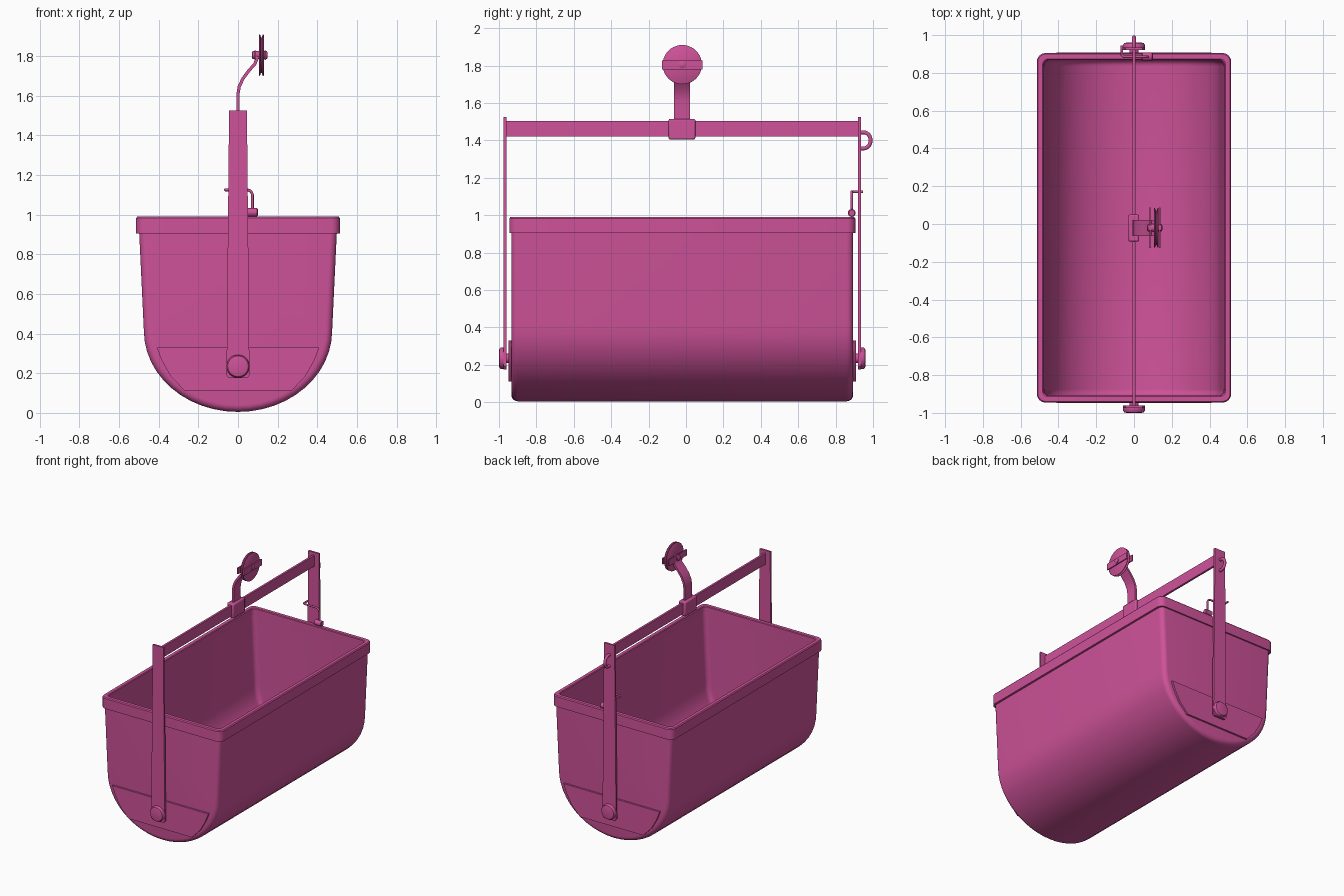
import bpy, bmesh, math
from mathutils import Vector

if "Cube" in bpy.data.objects:
    bpy.data.objects.remove(bpy.data.objects["Cube"])

pink = bpy.data.materials.new("pink_paint")
pink.use_nodes = True
COLOUR = (0.62, 0.085, 0.32, 1)
pink.diffuse_color = COLOUR
pink.node_tree.nodes["Principled BSDF"].inputs["Base Color"].default_value = COLOUR
MID = -0.02  # lengthwise centre of the tub


def finish(name, bm, smooth=True, recalc=True, bevel=0):
    if recalc:
        bmesh.ops.recalc_face_normals(bm, faces=bm.faces)
    mesh = bpy.data.meshes.new(name)
    bm.to_mesh(mesh)
    bm.free()
    mesh.materials.append(pink)
    ob = bpy.data.objects.new(name, mesh)
    bpy.context.collection.objects.link(ob)
    if bevel:
        mod = ob.modifiers.new("soft_edges", "BEVEL")
        mod.width, mod.segments = bevel, 2
    if smooth:
        bpy.ops.object.select_all(action="DESELECT")
        ob.select_set(True)
        bpy.context.view_layer.objects.active = ob
        bpy.ops.object.shade_smooth_by_angle(angle=math.radians(35))
    return ob


def loft(bm, rings, closed):
    """Skin consecutive rings of points; returns the vertex rings."""
    rows = [[bm.verts.new(p) for p in ring] for ring in rings]
    for a, b in zip(rows, rows[1:]):
        n = len(a)
        for i in range(n if closed else n - 1):
            j = (i + 1) % n
            bm.faces.new((a[i], a[j], b[j], b[i]))
    return rows


def prism(name, outline, lo, hi, place, bevel=0):
    """Extrude a flat outline; place(u, v, depth) gives the 3D point."""
    bm = bmesh.new()
    rows = loft(bm, [[place(u, v, d) for u, v in outline] for d in (lo, hi)], True)
    for row in rows:
        bm.faces.new(row)
    return finish(name, bm, bevel=bevel)


def box(name, x, y, z, bevel=0):
    rect = [(x[0], z[0]), (x[1], z[0]), (x[1], z[1]), (x[0], z[1])]
    return prism(name, rect, y[0], y[1], lambda u, v, d: (u, d, v), bevel)


def lathe(name, profile, centre, axis, n=32):
    """Spin (offset, radius) pairs about the x or y axis."""
    def ring(t, r):
        pts = []
        for k in range(n):
            c, s = math.cos(k * math.tau / n) * r, math.sin(k * math.tau / n) * r
            off = (t, c, s) if axis == "x" else (c, t, s)
            pts.append(Vector(centre) + Vector(off))
        return pts
    bm = bmesh.new()
    rows = loft(bm, [ring(t, r) for t, r in profile], True)
    bm.faces.new(rows[0])
    bm.faces.new(rows[-1])
    return finish(name, bm)


def tube(name, points, radius):
    """Bent wire swept along a path."""
    curve = bpy.data.curves.new(name, "CURVE")
    curve.dimensions = "3D"
    curve.bevel_depth, curve.bevel_resolution = radius, 3
    curve.use_fill_caps = True
    spline = curve.splines.new("POLY")
    spline.points.add(len(points) - 1)
    for p, co in zip(spline.points, points):
        p.co = (*co, 1)
    curve.materials.append(pink)
    ob = bpy.data.objects.new(name, curve)
    bpy.context.collection.objects.link(ob)


# Tub: U-shaped shell with rounded ends, outside and inside
def u_section(y, d, top):
    pts = [(-(0.5 - d), top)]
    for k in range(25):
        a = math.pi * k / 24
        pts.append((-(0.475 - d) * math.cos(a), 0.415 - (0.41 - d) * math.sin(a)))
    pts.append((0.5 - d, top))
    return [(x, y, z) for x, z in pts]


def shell(bm, half, d, radius, top, flip):
    arc = [math.radians(a) for a in range(0, 91, 15)]
    side = [(half - radius + radius * math.sin(a), d + radius * (1 - math.cos(a))) for a in arc]
    stations = [(-y, i) for y, i in reversed(side)] + side
    before = set(bm.faces)
    rows = loft(bm, [u_section(MID + y, i, top) for y, i in stations], False)
    bm.faces.new(list(reversed(rows[0])))
    bm.faces.new(rows[-1])
    new = [f for f in bm.faces if f not in before]
    bmesh.ops.recalc_face_normals(bm, faces=new)
    down = max(new, key=lambda f: -f.calc_center_median().z)
    if (down.normal.z > 0) != flip:
        bmesh.ops.reverse_faces(bm, faces=new)


bm = bmesh.new()
shell(bm, 0.914, 0.0, 0.035, 0.94, False)
shell(bm, 0.89, 0.022, 0.035, 0.94, True)
finish("tub", bm, recalc=False)


# Rim: rounded rectangular band around the opening
def round_rect(hx, hy, r, z):
    pts = []
    for q, (sx, sy) in enumerate([(1, 1), (-1, 1), (-1, -1), (1, -1)]):
        for k in range(7):
            a = math.radians(90 * q + 15 * k)
            pts.append((sx * (hx - r) + r * math.cos(a), MID + sy * (hy - r) + r * math.sin(a), z))
    return pts


bm = bmesh.new()
outer = [round_rect(0.514, 0.925, 0.045, z) for z in (0.905, 0.983)]
top = [round_rect(0.508, 0.919, 0.04, 0.99), round_rect(0.484, 0.894, 0.03, 0.99)]
inner = [round_rect(0.479, 0.889, 0.03, z) for z in (0.985, 0.905)]
rings = outer + top + inner
loft(bm, rings + rings[:1], True)
bmesh.ops.remove_doubles(bm, verts=bm.verts, dist=0.0001)
finish("rim", bm)

# End fittings: reinforcing plate, hinge pin, strap and pivot cap at both ends
plate = [(-0.41, 0.33), (0.41, 0.33), (0.385, 0.265), (0.34, 0.185), (0.27, 0.112)]
plate += [(-x, z) for x, z in reversed(plate[2:])]
strap = [(-0.045, 1.525), (0.045, 1.525), (0.058, 0.19), (0.046, 0.175), (-0.046, 0.175), (-0.058, 0.19)]
for label, s in (("front", -1), ("back", 1)):
    def end(u, v, d, s=s):
        return (u, MID + s * d, v)
    prism(label + "_end_plate", plate, 0.9, 0.928, end)
    prism(label + "_strap", strap, 0.94, 0.955, end)
    cap = [(0.9, 0.025), (0.954, 0.025), (0.954, 0.058), (0.968, 0.058), (0.977, 0.052), (0.98, 0.04)]
    lathe(label + "_pivot_cap", [(s * t, r) for t, r in cap], (0, MID, 0.235), "y")

# Cross bar and clamp
box("cross_bar", (-0.008, 0.008), (MID - 0.945, MID + 0.945), (1.42, 1.503))
box("bar_clamp", (-0.03, 0.027), (-0.093, 0.05), (1.405, 1.515), 0.008)

# Hanger strip, bent towards the pulley
path = [(0, 1.5), (0, 1.61), (0.006, 1.645), (0.024, 1.685), (0.055, 1.727), (0.085, 1.76), (0.1, 1.8)]
left, right = [], []
for i, p in enumerate(path):
    a, b = Vector(path[max(i - 1, 0)]), Vector(path[min(i + 1, len(path) - 1)])
    t = (b - a).normalized() * 0.008
    left.append((p[0] - t.y, p[1] + t.x))
    right.append((p[0] + t.y, p[1] - t.x))
prism("hanger_strip", left + right[::-1], -0.063, 0.022, lambda u, v, d: (u, d, v))

# Grooved pulley wheel, axle and side bars
hub = (0.118, MID, 1.805)
lathe("pulley_wheel", [(-0.013, 0.1), (-0.01, 0.105), (-0.007, 0.105), (-0.002, 0.09),
                       (0.002, 0.09), (0.007, 0.105), (0.01, 0.105), (0.013, 0.1)], hub, "x", 40)
lathe("pulley_axle", [(-0.048, 0.014), (-0.044, 0.02), (0.028, 0.02), (0.032, 0.012)], hub, "x", 20)
for label, x in (("inner", 0.087), ("outer", 0.137)):
    box("pulley_bar_" + label, (x - 0.004, x + 0.004), (MID - 0.108, MID + 0.108), (1.78, 1.828))

# Rope hook on the back strap
bend = [math.radians(a) for a in range(90, -91, -15)]
hook = [(0, 0.93, 1.443)] + [(0, 0.95 + 0.037 * math.cos(a), 1.4 + 0.043 * math.sin(a)) for a in bend]
tube("rope_hook", hook + [(0, 0.935, 1.357)], 0.011)

# Locking latch: bent rod with a barrel resting on the rim
corner = [(0.045 + 0.028 * math.cos(a), 0.886, 1.097 + 0.028 * math.sin(a)) for a in bend[6::-1]]
corner = sorted(corner, key=lambda p: p[2])
tube("latch_rod", [(0.073, 0.886, 1.01)] + corner +
     [(-0.055, 0.886, 1.125), (-0.064, 0.895, 1.125), (-0.064, 0.945, 1.125)], 0.007)
lathe("latch_barrel", [(-0.03, 0.016), (-0.026, 0.021), (0.026, 0.021), (0.03, 0.016)],
      (0.07, 0.886, 1.012), "x", 20)
